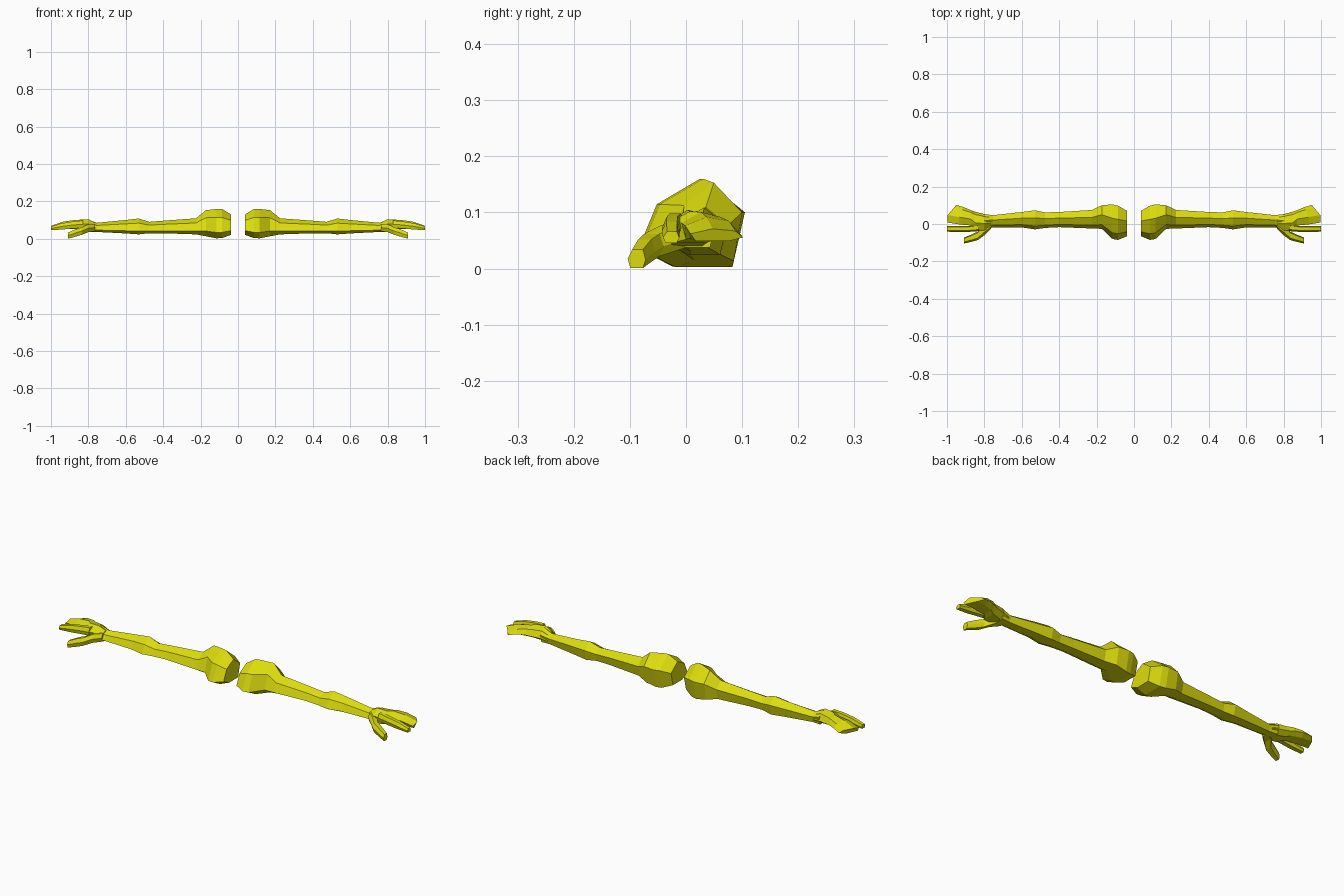
import bpy, bmesh

yellow = bpy.data.materials.new("yellow")
yellow.diffuse_color = (0.72, 0.72, 0.004, 1)

# Normalised cross-sections (across y, up z)
LIMB = [(.60, 1), (1, .62), (.88, 0), (.33, 0), (0, .2), (.18, .71)]
PALM = [(.42, 1), (.85, .82), (1, .3), (.72, 0), (.1, 0), (0, .6)]
DIGIT = [(.25, 1), (.85, 1), (1, .45), (.85, 0), (.15, 0), (0, .5)]


def loft(name, section, rings):
    """Skin a section through rings (x, y0, y1, z0, z1, sweep of the back edge); mirror it."""
    bm = bmesh.new()
    loops = []
    for x, y0, y1, z0, z1, sweep in rings:
        loops.append([bm.verts.new((x - sweep * max(0, u - .4) / .6,
                                    y0 + u * (y1 - y0), z0 + w * (z1 - z0)))
                      for u, w in section])
    n = len(section)
    for a, b in zip(loops, loops[1:]):
        for i in range(n):
            j = (i + 1) % n
            bm.faces.new((a[i], a[j], b[j], b[i]))
    bm.faces.new(loops[0])
    bm.faces.new(loops[-1])
    bmesh.ops.recalc_face_normals(bm, faces=bm.faces)
    mesh = bpy.data.meshes.new(name)
    bm.to_mesh(mesh)
    bm.free()
    mesh.materials.append(yellow)
    ob = bpy.data.objects.new(name, mesh)
    bpy.context.collection.objects.link(ob)
    ob.modifiers.new("both_sides", 'MIRROR').use_mirror_merge = False
    return ob


# Shoulder, upper arm, elbow, forearm and wrist
loft("arm", LIMB, [
    (.037, -.065, .070, .022, .130, 0),
    (.085, -.085, .098, .004, .160, 0),
    (.115, -.080, .105, .003, .160, 0),
    (.172, -.026, .100, .014, .153, 0),
    (.225, -.024, .075, .024, .110, 0),
    (.400, -.017, .064, .030, .097, 0),
    (.475, -.021, .062, .030, .091, 0),
    (.530, -.029, .073, .024, .109, 0),
    (.600, -.018, .064, .029, .101, 0),
    (.755, -.018, .047, .037, .086, 0),
    (.800, -.032, .053, .038, .103, 0),
])

# Palm running into the joined fingers, swept back at the outer side
loft("palm_and_fingers", PALM, [
    (.765, -.022, .047, .038, .088, 0),
    (.800, -.034, .053, .040, .105, 0),
    (.850, -.036, .066, .046, .102, 0),
    (.872, -.008, .074, .052, .101, 0),
    (.935, -.002, .090, .054, .092, .025),
    (.998, .008, .102, .049, .071, .048),
])

# Separate index finger
loft("index_finger", DIGIT, [
    (.830, -.038, -.004, .058, .098, 0),
    (.880, -.042, -.010, .056, .093, 0),
    (.940, -.043, -.011, .050, .084, 0),
    (1.00, -.041, -.012, .046, .066, 0),
])

# Thumb pointing forward and down
loft("thumb", DIGIT, [
    (.765, -.026, .020, .040, .080, 0),
    (.800, -.060, .006, .036, .078, 0),
    (.835, -.086, -.040, .022, .062, 0),
    (.868, -.095, -.056, .012, .052, 0),
    (.908, -.104, -.072, .001, .034, 0),
])
